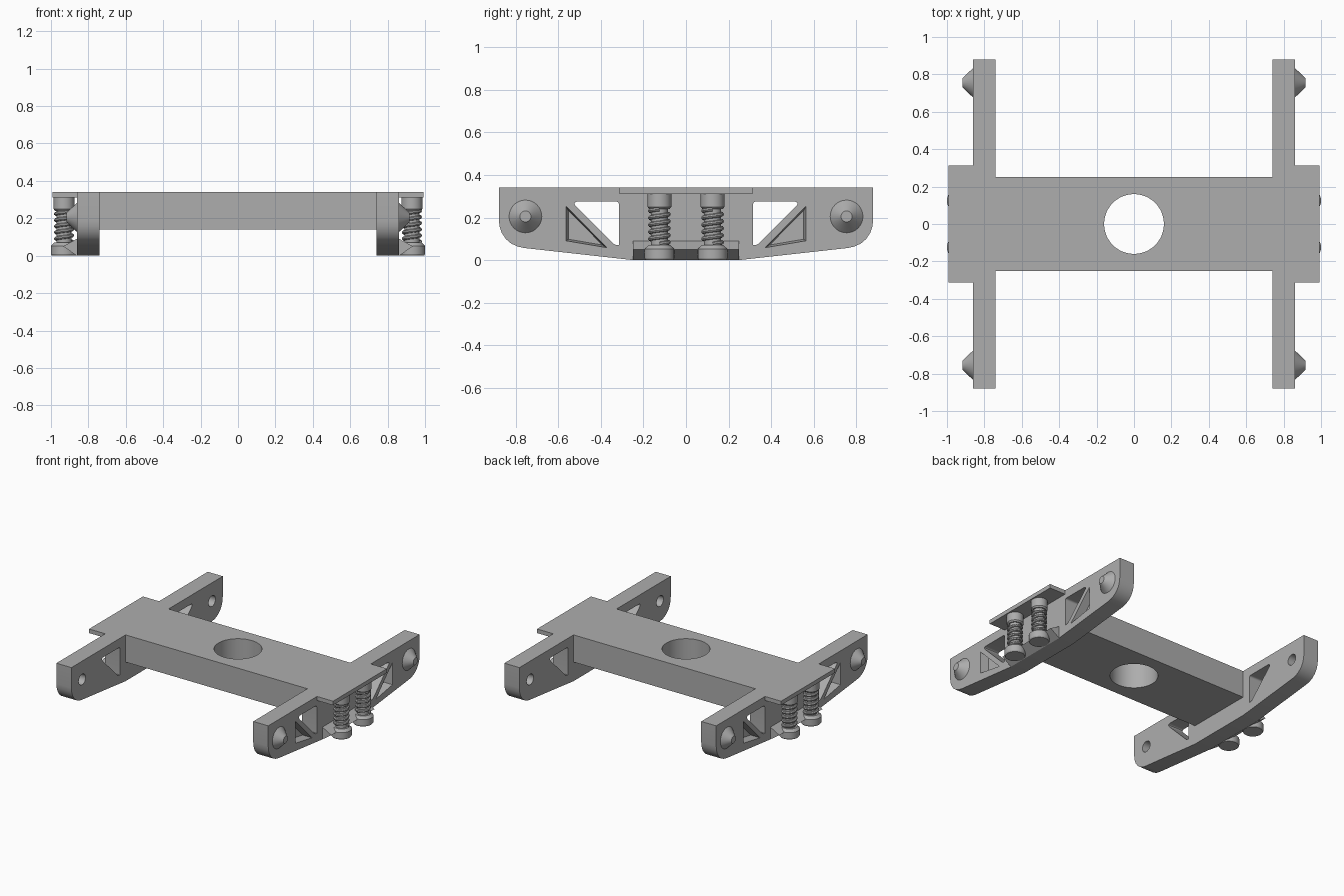
import bpy, bmesh
from math import sin, cos, pi, radians
from mathutils import Vector, Matrix

cube = bpy.data.objects.get("Cube")
if cube:
    bpy.data.objects.remove(cube, do_unlink=True)

grey = bpy.data.materials.new("plain grey")
grey.use_nodes = True
COLOUR = (0.42, 0.42, 0.42, 1)
grey.diffuse_color = COLOUR
grey.node_tree.nodes["Principled BSDF"].inputs["Base Color"].default_value = COLOUR


def make(name, bm, smooth=False):
    bmesh.ops.recalc_face_normals(bm, faces=bm.faces)
    mesh = bpy.data.meshes.new(name)
    bm.to_mesh(mesh)
    bm.free()
    mesh.materials.append(grey)
    ob = bpy.data.objects.new(name, mesh)
    bpy.context.collection.objects.link(ob)
    if smooth:
        shade(ob)
    return ob


def activate(ob):
    bpy.ops.object.select_all(action="DESELECT")
    ob.select_set(True)
    bpy.context.view_layer.objects.active = ob


def shade(ob):
    activate(ob)
    bpy.ops.object.shade_smooth_by_angle(angle=radians(30))


def rounded(points, radii, steps=6):
    """Polygon with its corners softened by quadratic arcs."""
    out = []
    for i, p in enumerate(points):
        p, r = Vector(p), radii[i]
        if not r:
            out.append(p)
            continue
        a = p + (Vector(points[i - 1]) - p).normalized() * r
        b = p + (Vector(points[(i + 1) % len(points)]) - p).normalized() * r
        for k in range(steps + 1):
            t = k / steps
            w = 2 * t * (1 - t) * 0.83
            mix = a * (1 - t) ** 2 + p * w + b * t ** 2
            out.append(mix / ((1 - t) ** 2 + w + t ** 2))
    return out


def prism(bm, loop, x0, x1, taper=1.0):
    """Extrude a (y, z) outline along x; the x0 end may be shrunk."""
    mid = sum((Vector(p) for p in loop), Vector((0, 0))) / len(loop)
    ends = []
    for x, s in ((x0, taper), (x1, 1.0)):
        ring = [mid + (Vector(p) - mid) * s for p in loop]
        ends.append([bm.verts.new((x, *p)) for p in ring])
    n = len(loop)
    for i in range(n):
        j = (i + 1) % n
        bm.faces.new((ends[0][i], ends[0][j], ends[1][j], ends[1][i]))
    bm.faces.new(ends[0])
    bm.faces.new(ends[1])


def box(bm, lo, hi):
    lo, hi = Vector(lo), Vector(hi)
    mat = Matrix.Translation((lo + hi) / 2) @ Matrix.Diagonal((*(hi - lo), 1))
    bmesh.ops.create_cube(bm, size=1, matrix=mat)


def cone(bm, centre, r0, r1, depth, axis="Z", segments=32):
    turn = Matrix.Rotation(pi / 2, 4, "Y") if axis == "X" else Matrix()
    bmesh.ops.create_cone(bm, cap_ends=True, segments=segments, radius1=r0, radius2=r1,
                          depth=depth, matrix=Matrix.Translation(centre) @ turn)


def cut(ob, bm):
    cutter = make("cutter", bm)
    cutter.hide_render = True
    mod = ob.modifiers.new("cut", "BOOLEAN")
    mod.operation, mod.solver, mod.object = "DIFFERENCE", "EXACT", cutter
    activate(ob)
    bpy.ops.object.modifier_apply(modifier=mod.name)
    bpy.data.objects.remove(cutter, do_unlink=True)


INNER, OUTER, TOP = 0.74, 0.862, 0.34

# Cross beam with the pivot hole
bm = bmesh.new()
box(bm, (-INNER, -0.25, 0.14), (INNER, 0.25, TOP))
beam = make("cross_beam", bm)
bm = bmesh.new()
cone(bm, (0, 0, 0.24), 0.16, 0.16, 0.5, segments=48)
cut(beam, bm)
shade(beam)

# Side frame outline, made once and reused turned around
bm = bmesh.new()
prism(bm, rounded([(-0.88, TOP), (-0.88, 0.07), (-0.25, 0), (0.25, 0), (0.88, 0.07), (0.88, TOP)],
                  [0, 0.12, 0, 0, 0.12, 0]), INNER, OUTER)
left = make("left_side_frame", bm)
bm = bmesh.new()
for s in (-1, 1):
    # Through window
    window = rounded([(0.315, 0.275), (0.54, 0.275), (0.335, 0.07), (0.315, 0.07)],
                     [0.015, 0.035, 0.015, 0])
    prism(bm, [(s * p.x, p.y) for p in window], INNER - 0.1, OUTER + 0.1)
    # Shallow triangular recess on the outside
    prism(bm, [(s * y, z) for y, z in ((0.565, 0.255), (0.565, 0.09), (0.37, 0.057))],
          OUTER - 0.06, OUTER + 0.005, taper=0.82)
    # Axle socket on the inside
    cone(bm, (INNER + 0.04, s * 0.755, 0.205), 0.04, 0.035, 0.1, axis="X")
cut(left, bm)
shade(left)
right = left.copy()
right.name = "right_side_frame"
right.rotation_euler.z = pi
bpy.context.collection.objects.link(right)

for side, s in (("left", 1), ("right", -1)):
    # Spring shelf and lower wedge bracket
    bm = bmesh.new()
    box(bm, (min(s * OUTER, s * 0.993), -0.313, 0.31), (max(s * OUTER, s * 0.993), 0.313, TOP))
    make(side + "_spring_shelf", bm)
    bm = bmesh.new()
    wedge = [(OUTER, 0), (OUTER, 0.09), (0.935, 0.05)]
    ends = [[bm.verts.new((s * x, y, z)) for x, z in wedge] for y in (-0.25, 0.25)]
    for i in range(3):
        j = (i + 1) % 3
        bm.faces.new((ends[0][i], ends[0][j], ends[1][j], ends[1][i]))
    for end in ends:
        bm.faces.new(end)
    make(side + "_spring_bracket", bm)

    for end, t in (("front", -1), ("back", 1)):
        tag = f"{end}_{side}_"
        # Axle box boss
        bm = bmesh.new()
        r = (0.077, 0.026) if s > 0 else (0.026, 0.077)
        cone(bm, (s * (OUTER + 0.027), t * 0.755, 0.205), *r, 0.054, axis="X")
        make(tag + "axle_boss", bm, True)

        # Spring seat, core and cup as one turned profile
        cx, cy = s * 0.93, t * 0.125
        bm = bmesh.new()
        profile = [(0, 0), (0.065, 0), (0.07, 0.008), (0.07, 0.052), (0.052, 0.07), (0.04, 0.07),
                   (0.04, 0.24), (0.048, 0.24), (0.056, 0.25), (0.056, 0.312), (0, 0.312)]
        verts = [bm.verts.new((cx + a, cy, z)) for a, z in profile]
        edges = [bm.edges.new(pair) for pair in zip(verts, verts[1:])]
        bmesh.ops.spin(bm, geom=verts + edges, cent=(cx, cy, 0), axis=(0, 0, 1),
                       angle=2 * pi, steps=32)
        bmesh.ops.remove_doubles(bm, verts=bm.verts, dist=0.0001)
        make(tag + "spring_mount", bm, True)

        # Spring coil
        curve = bpy.data.curves.new(tag + "spring_coil", "CURVE")
        curve.dimensions = "3D"
        curve.bevel_depth, curve.bevel_resolution = 0.0105, 2
        turns, per = 5, 24
        line = curve.splines.new("POLY")
        line.points.add(turns * per)
        for i, point in enumerate(line.points):
            a = 2 * pi * i / per
            z = 0.075 + 0.165 * i / (turns * per)
            point.co = (cx + 0.043 * cos(a), cy + 0.043 * sin(a), z, 1)
        curve.materials.append(grey)
        coil = bpy.data.objects.new(tag + "spring_coil", curve)
        bpy.context.collection.objects.link(coil)
        activate(coil)
        bpy.ops.object.convert(target="MESH")
        shade(bpy.context.object)
